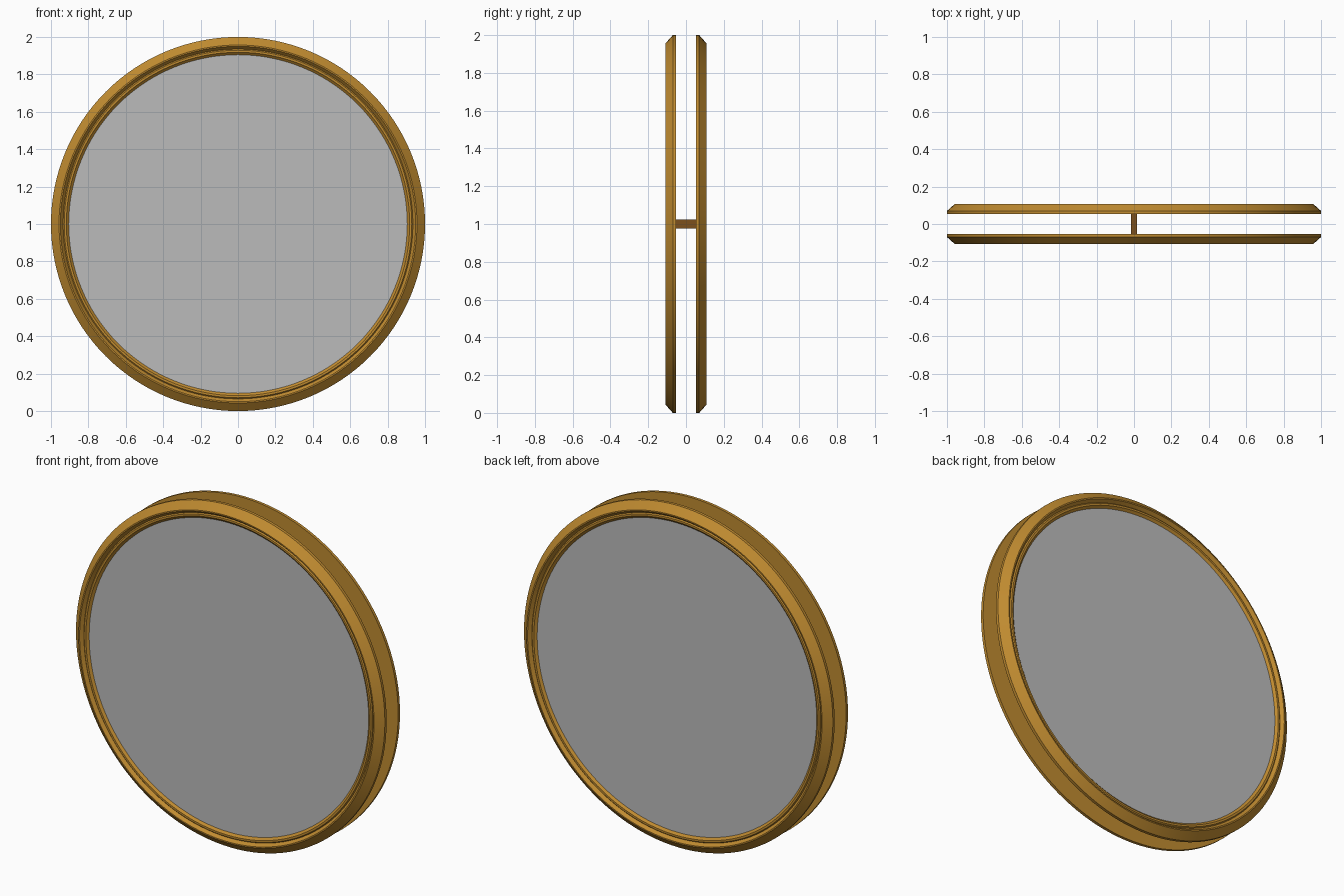
import bpy, bmesh
from math import radians, tau
from mathutils import Matrix, Vector

if "Cube" in bpy.data.objects:
    bpy.data.objects.remove(bpy.data.objects["Cube"])

SEGMENTS = 128
CENTRE_Z = 1.0


def material(name, colour):
    mat = bpy.data.materials.new(name)
    mat.diffuse_color = colour
    mat.use_nodes = True
    mat.node_tree.nodes["Principled BSDF"].inputs["Base Color"].default_value = mat.diffuse_color
    return mat


def finish(name, bm, mat, smooth=False):
    mesh = bpy.data.meshes.new(name)
    bm.to_mesh(mesh)
    bm.free()
    mesh.materials.append(mat)
    obj = bpy.data.objects.new(name, mesh)
    bpy.context.collection.objects.link(obj)
    obj.location.z = CENTRE_Z
    if smooth:
        bpy.ops.object.select_all(action='DESELECT')
        obj.select_set(True)
        bpy.context.view_layer.objects.active = obj
        bpy.ops.object.shade_smooth_by_angle(angle=radians(25))
    return obj


gold = material("gold_wood", (0.53, 0.26, 0.03, 1))
brown = material("dark_brown", (0.20, 0.08, 0.012, 1))
glass = material("mirror_grey", (0.5, 0.5, 0.5, 0.65))

# Frame section (radius, depth): closed back, rim, chamfer, inner slope, bead
PROFILE = [(0, 0.053), (1.0, 0.053), (1.0, 0.070), (0.957, 0.108),
           (0.950, 0.108), (0.935, 0.090), (0.929, 0.096),
           (0.918, 0.096), (0.910, 0.088), (0.904, 0.083)]


def frame(name, side):
    bm = bmesh.new()
    verts = [bm.verts.new((r, side * d, 0)) for r, d in PROFILE]
    edges = [bm.edges.new(pair) for pair in zip(verts, verts[1:])]
    bmesh.ops.spin(bm, geom=verts + edges, cent=(0, 0, 0), axis=(0, 1, 0),
                   angle=tau, steps=SEGMENTS, use_merge=True)
    bmesh.ops.remove_doubles(bm, verts=bm.verts[:], dist=1e-5)
    bmesh.ops.recalc_face_normals(bm, faces=bm.faces[:])
    finish(name, bm, gold, smooth=True)


def mirror(name, side):
    bm = bmesh.new()
    turn = Matrix.Rotation(radians(-90 * side), 4, 'X')
    shift = Matrix.Translation(Vector((0, side * 0.084, 0)))
    bmesh.ops.create_circle(bm, cap_ends=True, radius=0.905,
                            segments=SEGMENTS, matrix=shift @ turn)
    bm.normal_update()
    for face in bm.faces:
        if face.normal.y * side < 0:
            face.normal_flip()
    finish(name, bm, glass)


# Two framed mirrors, back to back
for label, side in (("front", -1), ("back", 1)):
    frame(label + "_frame", side)
    mirror(label + "_mirror", side)

# Small block joining the two backs
bm = bmesh.new()
bmesh.ops.create_cube(bm, size=1, matrix=Matrix.Diagonal((0.03, 0.106, 0.05, 1)))
finish("joining_block", bm, brown)
